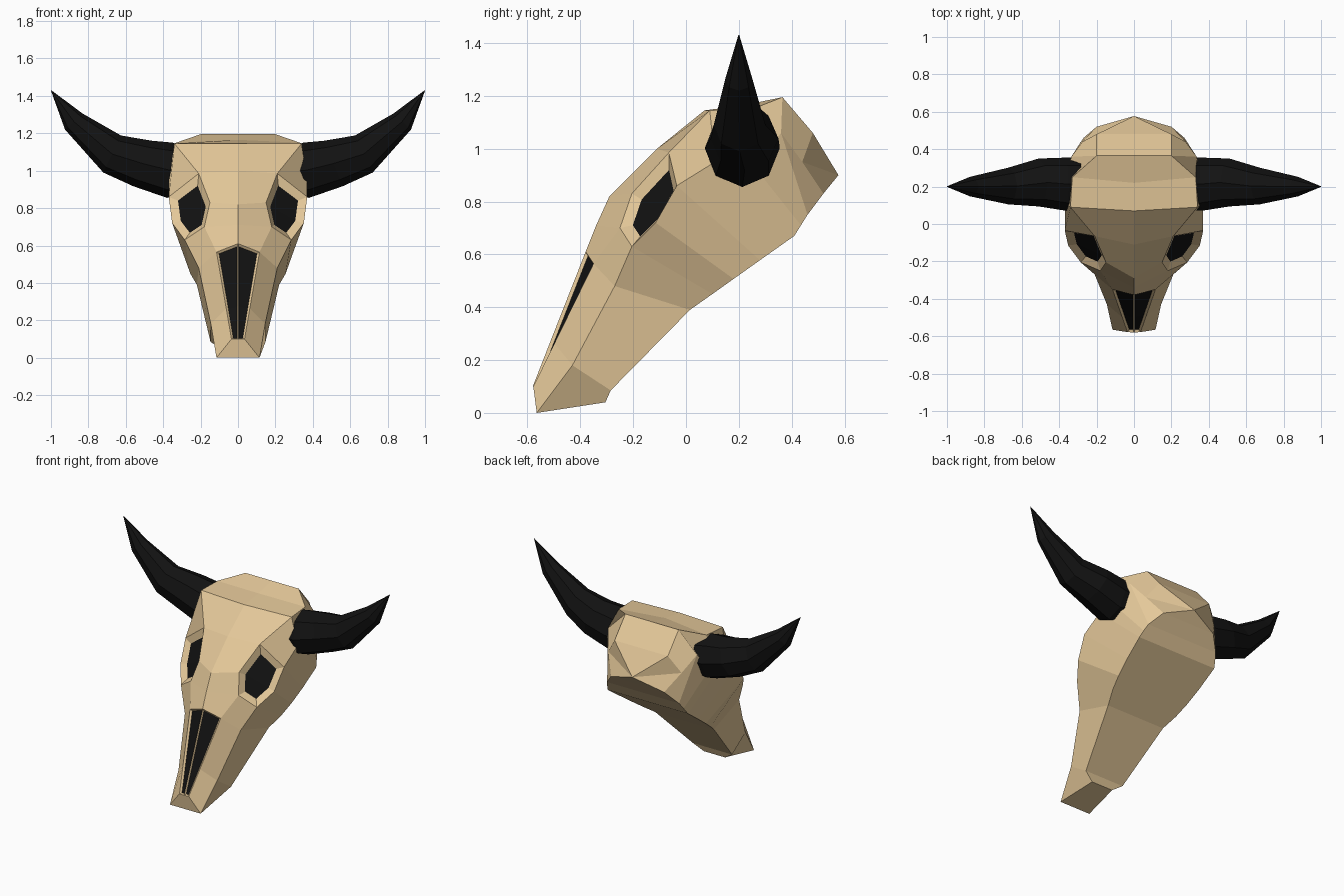
import bpy, bmesh
from math import sin, cos, tau
from mathutils import Vector

if "Cube" in bpy.data.objects:
    bpy.data.objects.remove(bpy.data.objects["Cube"])


def material(name, rgb):
    m = bpy.data.materials.new(name)
    m.diffuse_color = (*rgb, 1)
    m.use_nodes = True
    m.node_tree.nodes["Principled BSDF"].inputs["Base Color"].default_value = m.diffuse_color
    return m


bone = material("bone", (0.78, 0.58, 0.32))
black = material("black", (0.006, 0.006, 0.006))


def finish(bm, name, mats):
    me = bpy.data.meshes.new(name)
    bm.to_mesh(me)
    bm.free()
    for m in mats:
        me.materials.append(m)
    ob = bpy.data.objects.new(name, me)
    bpy.context.collection.objects.link(ob)
    return ob


def loft(bm, rings):
    """Bridge closed rings; returns faces as grid[station][segment]."""
    vs = [[bm.verts.new(p) for p in r] for r in rings]
    n = len(vs[0])
    grid = [[bm.faces.new((a[j], a[(j + 1) % n], b[(j + 1) % n], b[j]))
             for j in range(n)] for a, b in zip(vs, vs[1:])]
    return vs, grid


# Skull: four lengthwise lines from snout to back of head, mirrored into rings
centre = [(0, -.58, .10), (0, -.51, .279), (0, -.38, .61), (0, -.34, .71), (0, -.29, .82),
          (0, -.11, 1.0), (0, .07, 1.145), (0, .22, 1.165), (0, .365, 1.195), (0, .48, 1.06)]
brow = [(.035, -.578, .10), (.063, -.498, .263), (.115, -.35, .565), (.18, -.25, .70),
        (.15, -.205, .83), (.21, -.065, .985), (.34, .09, 1.145), (.33, .25, 1.15),
        (.2, .365, 1.195), (.2, .48, 1.06)]
cheek = [(.115, -.565, 0), (.145, -.43, .18), (.21, -.27, .48), (.285, -.205, .63),
         (.352, -.115, .72), (.37, -.035, .86), (.37, .11, .95), (.36, .26, .93),
         (.335, .36, 1.06), (.275, .44, .95)]
jaw = [(.08, -.305, .04), (.147, -.285, .085), (.22, .015, .39), (.255, .1, .45),
       (.275, .18, .507), (.29, .28, .578), (.3, .41, .67), (.287, .435, .71),
       (.27, .46, .75), (.2, .52, .83)]

bm = bmesh.new()
rings = []
for half in zip(centre, brow, cheek, jaw):
    rings.append(list(half) + [(-x, y, z) for x, y, z in half[:0:-1]])
vs, grid = loft(bm, rings)
c, r, k, j, j2, k2, r2 = vs[0]
bm.faces.new((c, r, k, k2, r2))          # snout front
bm.faces.new((k, j, j2, k2))             # snout underside
back = bm.verts.new((0, .577, .9))       # back of head
for i in range(7):
    bm.faces.new((vs[-1][i], vs[-1][(i + 1) % 7], back))
bmesh.ops.recalc_face_normals(bm, faces=bm.faces)

# Eye sockets and nasal openings: recessed black insets
for stations, segments, rim, depth in (((3, 4), (1, 5), .04, -.025),
                                       ((0, 1), (0, 6), .009, -.012)):
    for s in segments:
        hole = [grid[t][s] for t in stations]
        bmesh.ops.inset_region(bm, faces=hole, thickness=rim, depth=depth,
                               use_boundary=True, use_even_offset=True)
        for f in hole:
            f.material_index = 1
finish(bm, "skull", (bone, black))

# Horns: eight-sided sections given by lower point, upper point, centre y, half depth
sections = [((.30, .87), (.28, 1.13), .213, .14),
            ((.38, .855), (.35, 1.15), .213, .142),
            ((.56, .917), (.46, 1.16), .222, .128),
            ((.72, .99), (.625, 1.188), .203, .098),
            ((.925, 1.22), (.83, 1.305), .2, .052),
            ((1.0, 1.428), (.998, 1.43), .2, .002)]
for side, name in ((1, "right_horn"), (-1, "left_horn")):
    bm = bmesh.new()
    rings = []
    for low, high, y, d in sections:
        lo, hi = Vector(low), Vector(high)
        ring = []
        for i in range(8):
            a = tau * i / 8
            p = (lo + hi) / 2 + (lo - hi) / 2 * cos(a)
            ring.append((side * p.x, y + d * sin(a), p.y))
        rings.append(ring)
    vs, _ = loft(bm, rings)
    bm.faces.new(vs[0])
    bm.faces.new(vs[-1])
    bmesh.ops.recalc_face_normals(bm, faces=bm.faces)
    finish(bm, name, (black,))
